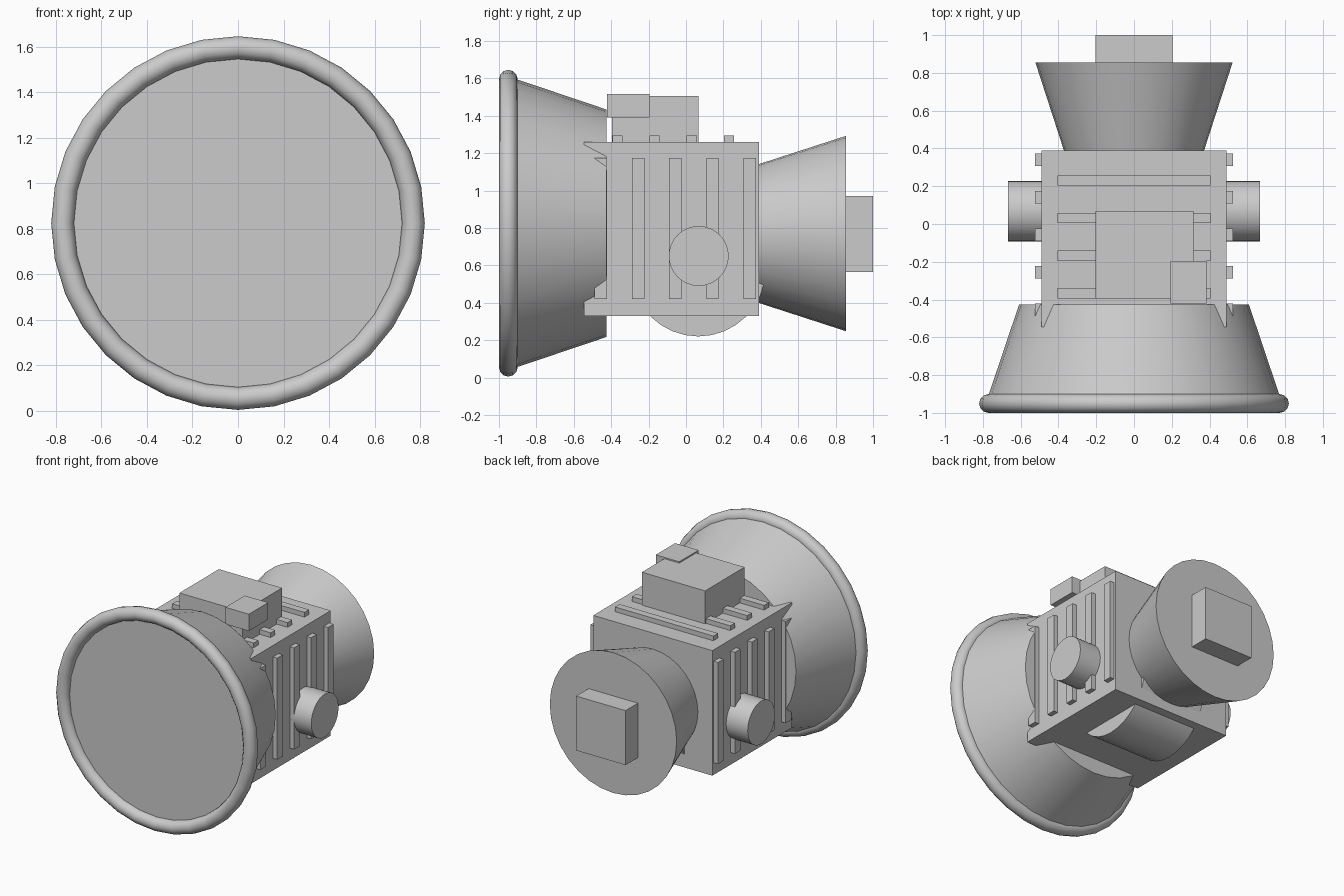
import bpy
from math import pi, radians

if "Cube" in bpy.data.objects:
    bpy.data.objects.remove(bpy.data.objects["Cube"])


def smooth(obj, name):
    obj.name = name
    bpy.ops.object.shade_smooth_by_angle(angle=radians(35))
    return obj


def box(name, lo, hi):
    """Axis-aligned box from two opposite corners."""
    bpy.ops.mesh.primitive_cube_add(
        size=1, location=[(a + b) / 2 for a, b in zip(lo, hi)])
    obj = bpy.context.object
    obj.name = name
    obj.scale = [b - a for a, b in zip(lo, hi)]
    bpy.ops.object.transform_apply(location=False, rotation=False, scale=True)
    return obj


def frustum(name, y0, r0, y1, r1, z):
    """Cone section along y with radius r0 at y0 and r1 at y1."""
    bpy.ops.mesh.primitive_cone_add(
        vertices=32, radius1=r0, radius2=r1, depth=y1 - y0,
        location=(0, (y0 + y1) / 2, z), rotation=(-pi / 2, 0, 0))
    return smooth(bpy.context.object, name)


def cross_cylinder(name, r, half, y, z):
    """Cylinder along x, centred on x = 0."""
    bpy.ops.mesh.primitive_cylinder_add(
        vertices=32, radius=r, depth=2 * half,
        location=(0, y, z), rotation=(0, pi / 2, 0))
    return smooth(bpy.context.object, name)


# Main housing
box("housing", (-0.49, -0.545, 0.33), (0.49, 0.39, 1.26))

# Front hood with rounded rim
frustum("front_hood", -0.95, 0.785, -0.425, 0.608, 0.825)
bpy.ops.mesh.primitive_torus_add(
    major_radius=0.77, minor_radius=0.05, major_segments=32, minor_segments=12,
    location=(0, -0.95, 0.825), rotation=(pi / 2, 0, 0))
smooth(bpy.context.object, "front_rim")

# Rear flare and end block
frustum("rear_flare", 0.38, 0.368, 0.855, 0.522, 0.77)
box("rear_block", (-0.203, 0.84, 0.565), (0.203, 1.0, 0.97))

# Side pivots and lower drum
cross_cylinder("side_pivots", 0.16, 0.667, 0.068, 0.65)
cross_cylinder("lower_drum", 0.36, 0.26, 0.066, 0.58)

# Cooling ribs on both sides
for i in range(5):
    y = -0.455 + 0.199 * i
    for side, x in (("left", -0.505), ("right", 0.505)):
        box(f"{side}_rib_{i + 1}", (x - 0.02, y - 0.033, 0.42),
            (x + 0.02, y + 0.033, 1.175))

# Cooling ribs on top
for i in range(4):
    y = -0.367 + 0.199 * i
    box(f"top_rib_{i + 1}", (-0.405, y - 0.027, 1.24), (0.405, y + 0.027, 1.295))

# Top control boxes
box("top_box", (-0.205, -0.395, 1.24), (0.315, 0.068, 1.505))
box("small_top_box", (0.192, -0.422, 1.39), (0.385, -0.195, 1.515))
